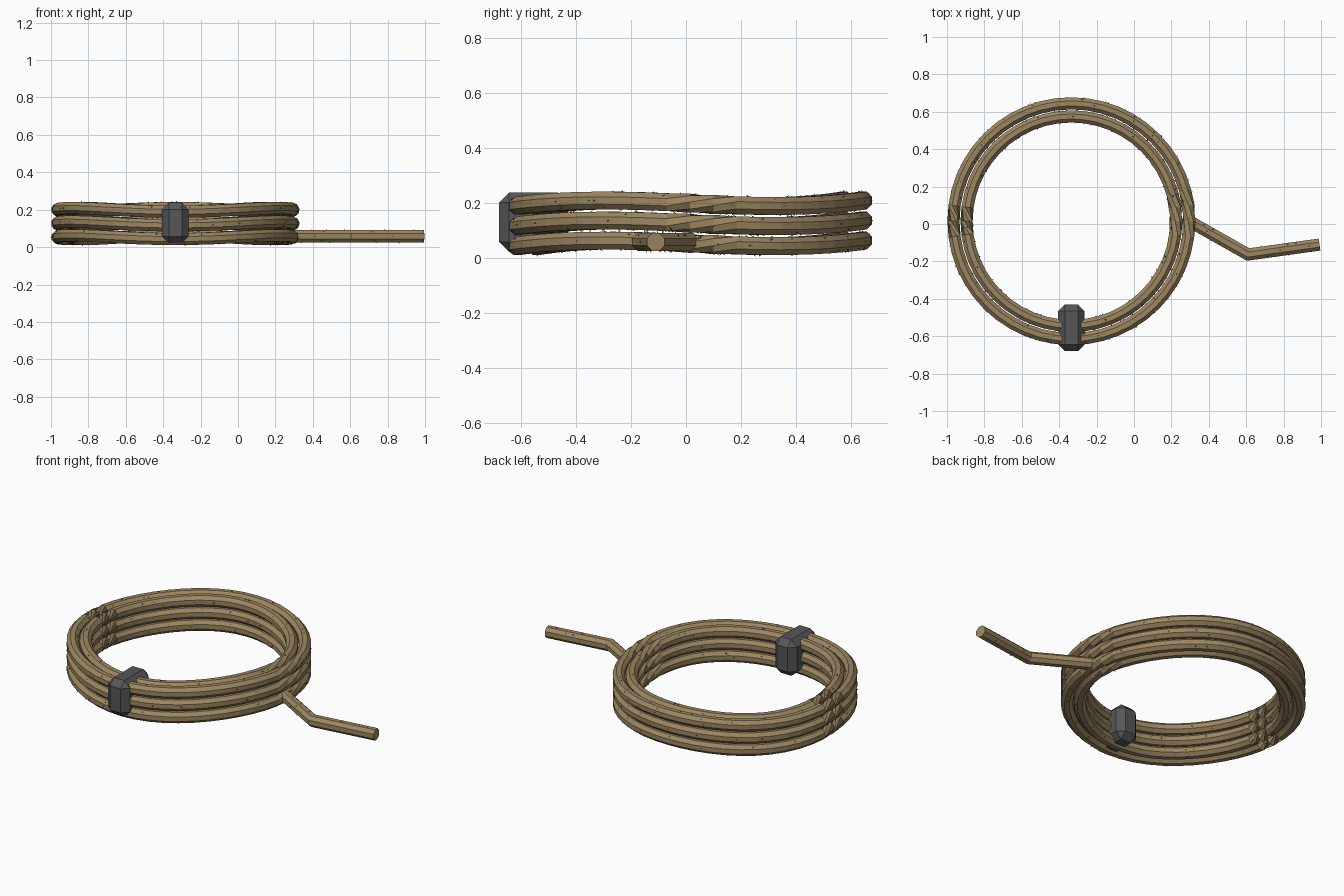
import bpy, bmesh, math, random
from mathutils import Vector

if "Cube" in bpy.data.objects:
    bpy.data.objects.remove(bpy.data.objects["Cube"])

random.seed(7)
CX, CY = -0.335, 0.015      # coil centre
R = 0.035                   # rope radius
SEG, SIDES = 48, 8
UP = Vector((0, 0, 1))


def material(name, rgb):
    m = bpy.data.materials.new(name)
    m.diffuse_color = (*rgb, 1)
    m.use_nodes = True
    m.node_tree.nodes["Principled BSDF"].inputs["Base Color"].default_value = m.diffuse_color
    return m


rope_mat = material("tan rope", (0.33, 0.24, 0.12))
fibre_mat = material("brown fibre", (0.13, 0.095, 0.045))
metal_mat = material("dark grey metal", (0.095, 0.095, 0.10))


def finish(bm, name, mats):
    bmesh.ops.recalc_face_normals(bm, faces=bm.faces)
    me = bpy.data.meshes.new(name)
    bm.to_mesh(me)
    bm.free()
    for m in mats:
        me.materials.append(m)
    ob = bpy.data.objects.new(name, me)
    bpy.context.collection.objects.link(ob)
    return ob


def add_fibre(bm, p, out, along):
    """Small stray fibre: a short leaning spike on the rope surface."""
    side = out.cross(along).normalized()
    base = p - out * 0.004
    s = random.uniform(0.004, 0.006)
    vs = [bm.verts.new(base + along * s), bm.verts.new(base - along * s + side * s),
          bm.verts.new(base - along * s - side * s)]
    tip = bm.verts.new(p + out * 0.006 + along * random.uniform(0.006, 0.014))
    for i in range(3):
        bm.faces.new((vs[i], vs[(i + 1) % 3], tip)).material_index = 1


def rope(name, pts, closed, twist, fibres_per_unit):
    """Eight-sided tube along pts with mitred corners, twist and stray fibres."""
    bm = bmesh.new()
    n = len(pts)
    rings, frames = [], []
    for i, p in enumerate(pts):
        a = pts[i - 1] if closed or i > 0 else p
        b = pts[(i + 1) % n] if closed or i < n - 1 else p
        d_in, d_out = (p - a).normalized(), (b - p).normalized()
        t = (d_in + d_out).normalized()
        side = t.cross(UP).normalized()
        up = side.cross(t)
        miter = 1 / max(0.5, t.dot(d_out if d_out.length else d_in))
        ring = []
        for k in range(SIDES):
            ang = 2 * math.pi * (k + 0.5) / SIDES + twist(i)
            ring.append(bm.verts.new(p + R * (side * math.cos(ang) * miter + up * math.sin(ang))))
        rings.append(ring)
        frames.append((side, up, t))
    for i in range(n if closed else n - 1):
        r0, r1 = rings[i], rings[(i + 1) % n]
        # the closing ring has turned by a whole number of sides
        sh = round((twist(n) - twist(0)) / (2 * math.pi / SIDES)) if closed and i == n - 1 else 0
        for k in range(SIDES):
            k2 = (k + 1) % SIDES
            bm.faces.new((r0[k], r0[k2], r1[(k2 + sh) % SIDES], r1[(k + sh) % SIDES]))
    if not closed:
        bm.faces.new(rings[0])
        bm.faces.new(rings[-1])
    for i in range(n if closed else n - 1):
        p, q = pts[i], pts[(i + 1) % n]
        side, up, t = frames[i]
        along = (q - p).normalized()
        if not closed:
            side = along.cross(UP).normalized()
            up = side.cross(along)
        for _ in range(max(1, round((q - p).length * fibres_per_unit))):
            ang = 2 * math.pi * (random.randrange(SIDES)) / SIDES
            out = side * math.cos(ang) + up * math.sin(ang)
            c = p.lerp(q, random.uniform(0.1, 0.9))
            add_fibre(bm, c + out * R * 0.93, out, along)
    return finish(bm, name, [rope_mat, fibre_mat])


def coil_twist(i):
    """Strands swirl across a few segments on the right, sharply on the left."""
    right = min(max((i + 1) / 3, 0), 1) * math.pi / 2
    left = (min(max(i - 23, 0), 2) / 2) * math.pi
    back = min(max(i - (SEG - 1), 0), 1) * math.pi / 6
    return right + left + back


# Coil: three stacked layers, each with an outer and an inner turn
for layer in range(3):
    for label, rad in (("outer", 0.63), ("inner", 0.56)):
        pts = []
        for i in range(SEG):
            a = 2 * math.pi * i / SEG
            z = 0.053 + 0.073 * layer - 0.010 * math.sin(3 * a)
            pts.append(Vector((CX + rad * math.cos(a), CY + rad * math.sin(a), z)))
        rope(f"coil_{label}_{layer + 1}", pts, True, coil_twist, 28)

# Loose end leaving the coil
rope("loose_end", [Vector((0.295, 0.015, 0.058)), Vector((0.61, -0.163, 0.058)),
                   Vector((0.992, -0.110, 0.058))], False, lambda i: 0.0, 32)

# Chamfered metal clasp binding the coil at the front
bm = bmesh.new()
bmesh.ops.create_cube(bm, size=1)
for v in bm.verts:
    v.co = Vector((v.co.x * 0.142 - 0.335, v.co.y * 0.25 - 0.555, v.co.z * 0.216 + 0.13))
bmesh.ops.bevel(bm, geom=bm.edges[:], offset=0.036, segments=1, affect='EDGES')
finish(bm, "clasp", [metal_mat])
